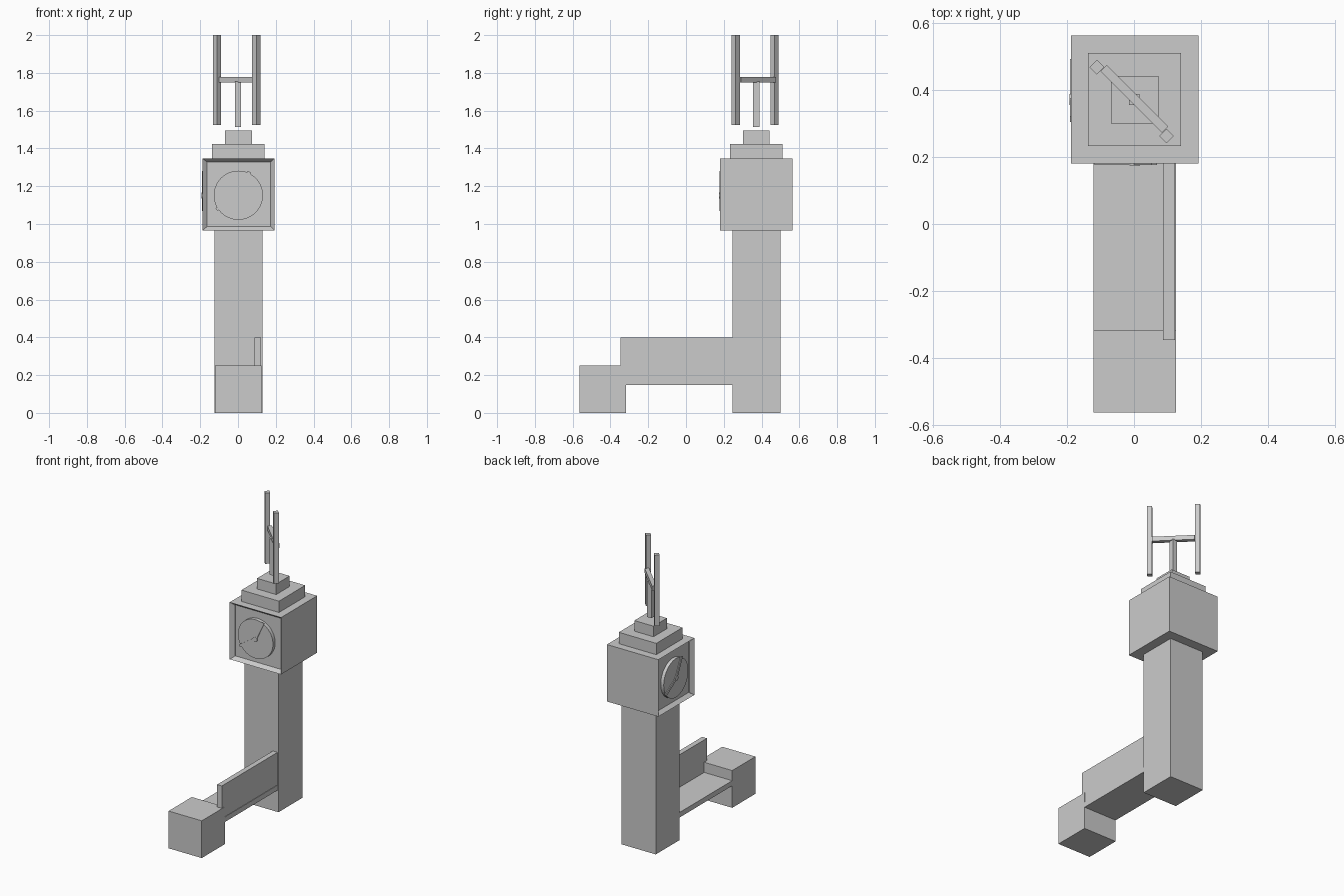
import bpy, bmesh
from math import radians, cos, sin
from mathutils import Vector, Matrix

if "Cube" in bpy.data.objects:
    bpy.data.objects.remove(bpy.data.objects["Cube"])

CX, CY = 0.002, 0.372          # tower axis
HEAD = 0.191                   # half size of the clock head
HZ = 1.157                     # head centre height
RECESS = 0.025


def finish(name, bm):
    me = bpy.data.meshes.new(name)
    bm.to_mesh(me)
    bm.free()
    ob = bpy.data.objects.new(name, me)
    bpy.context.collection.objects.link(ob)
    return ob


def box_bm(center, size, rot=None):
    bm = bmesh.new()
    m = Matrix.Translation(center) @ (rot or Matrix()) @ Matrix.Diagonal((*size, 1))
    bmesh.ops.create_cube(bm, size=1, matrix=m)
    return bm


def box(name, lo, hi):
    lo, hi = Vector(lo), Vector(hi)
    return finish(name, box_bm((lo + hi) / 2, hi - lo))


def tier(name, half, z0, z1):
    return box(name, (CX - half, CY - half, z0), (CX + half, CY + half, z1))


# Tower shaft and stepped roof
tier("tower_shaft", 0.127, 0, 0.967)
tier("roof_lower_step", 0.139, 1.348, 1.424)
tier("roof_upper_step", 0.071, 1.424, 1.495)

# Clock head with recessed panels on the front and left
bm = box_bm((CX, CY, HZ), (2 * HEAD,) * 3)
bm.normal_update()
for n in (Vector((0, -1, 0)), Vector((-1, 0, 0))):
    face = next(f for f in bm.faces if f.normal.dot(n) > 0.9)
    bmesh.ops.inset_region(bm, faces=[face], thickness=0.028)
    bmesh.ops.translate(bm, verts=face.verts[:], vec=-n * RECESS)
finish("clock_head", bm)


# Clock dial, hub and hands; local frame faces -y, then turned to its side
def clock(side, turn, out):
    place = Matrix.Translation((CX, CY, HZ)) @ Matrix.Rotation(turn, 4, 'Z')
    cz = -0.005

    def disc(name, r, y0, y1, n):
        bm = bmesh.new()
        m = place @ Matrix.Translation((0, (y0 + y1) / 2, cz)) @ Matrix.Rotation(radians(90), 4, 'X')
        bmesh.ops.create_cone(bm, cap_ends=True, segments=n, radius1=r, radius2=r,
                              depth=abs(y1 - y0), matrix=m)
        return finish(name, bm)

    front = -HEAD - out
    disc(side + "_dial", 0.13, -HEAD + RECESS + 0.002, front + 0.004, 48)
    disc(side + "_hub", 0.016, front + 0.006, front - 0.003, 16)
    for label, ang in (("minute", 65), ("hour", 213)):
        a = radians(ang)
        c = Vector((cos(a) * 0.069, front + 0.002, cz + sin(a) * 0.069))
        bm = box_bm(c, (0.138, 0.006, 0.018), Matrix.Rotation(-a, 4, 'Y'))
        bm.transform(place)
        finish(f"{side}_{label}_hand", bm)


clock("front", 0, 0.003)
clock("left", radians(-90), 0.001)

# Aerial: pole, diagonal crossbar and two upright rods
box("aerial_pole", (-0.015, CY - 0.016, 1.513), (0.017, CY + 0.016, 1.755))
diag = Matrix.Rotation(radians(-45), 4, 'Z')
finish("aerial_crossbar", box_bm((0.001, 0.374, 1.764), (0.26, 0.027, 0.03), diag))
for label, x, y in (("left", -0.111, 0.469), ("right", 0.097, 0.263)):
    finish(f"aerial_rod_{label}", box_bm((x, y, 1.7625), (0.031, 0.031, 0.475), diag))

# Front block, walkway and its side wall
box("front_block", (-0.121, -0.563, 0), (0.125, -0.317, 0.25))
box("walkway_deck", (-0.121, -0.317, 0.148), (0.125, 0.247, 0.182))
box("walkway_wall", (0.087, -0.346, 0.175), (0.122, 0.248, 0.4))
